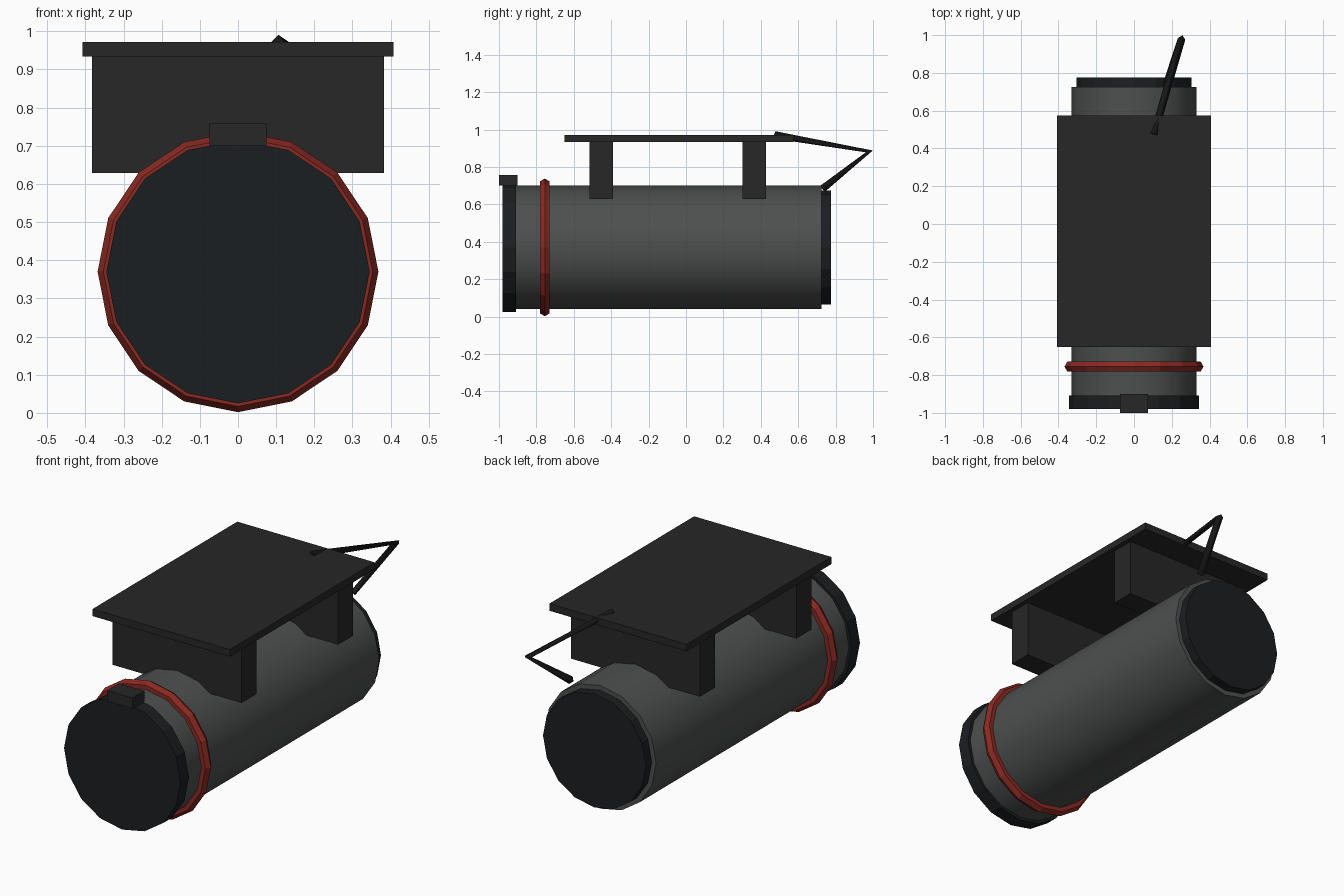
import bpy
from math import pi, radians

if "Cube" in bpy.data.objects:
    bpy.data.objects.remove(bpy.data.objects["Cube"])

AXIS_Z = 0.37   # height of the barrel axis
SIDES = 16


def material(name, rgb):
    m = bpy.data.materials.new(name)
    m.diffuse_color = (*rgb, 1)
    m.use_nodes = True
    m.node_tree.nodes["Principled BSDF"].inputs["Base Color"].default_value = m.diffuse_color
    return m


shell_grey = material("shell_grey", (0.075, 0.08, 0.078))
cap_black = material("cap_black", (0.011, 0.013, 0.015))
mount_grey = material("mount_grey", (0.02, 0.02, 0.02))
cable_black = material("cable_black", (0.008, 0.008, 0.008))
band_red = material("band_red", (0.25, 0.022, 0.016))


def finish(name, mat):
    ob = bpy.context.object
    ob.name = name
    ob.data.materials.append(mat)
    return ob


def drum(name, radius, y0, y1, mat):
    bpy.ops.mesh.primitive_cylinder_add(
        vertices=SIDES, radius=radius, depth=y1 - y0,
        location=(0, (y0 + y1) / 2, AXIS_Z), rotation=(pi / 2, 0, 0))
    return finish(name, mat)


def box(name, half_x, y0, y1, z0, z1, mat):
    bpy.ops.mesh.primitive_cube_add(
        size=1, location=(0, (y0 + y1) / 2, (z0 + z1) / 2))
    bpy.context.object.scale = (2 * half_x, y1 - y0, z1 - z0)
    bpy.ops.object.transform_apply(location=False, rotation=False, scale=True)
    return finish(name, mat)


# Barrel and end caps
drum("barrel", 0.33, -0.91, 0.725, shell_grey)
bpy.ops.object.shade_smooth_by_angle(angle=radians(40))
drum("front_cap", 0.345, -0.98, -0.908, cap_black)
drum("rear_cap", 0.305, 0.72, 0.775, cap_black)

# Red band around the front
bpy.ops.mesh.primitive_torus_add(
    major_segments=SIDES, minor_segments=6, major_radius=0.338,
    minor_radius=0.03, location=(0, -0.755, AXIS_Z), rotation=(pi / 2, 0, 0))
finish("red_band", band_red)

# Latch on the front cap
box("cap_latch", 0.075, -1.0, -0.9, 0.70, 0.758, mount_grey)

# Mounting plate on two cross brackets
box("mounting_plate", 0.407, -0.65, 0.575, 0.934, 0.972, mount_grey)
for label, y in (("front", -0.452), ("rear", 0.365)):
    box(label + "_bracket", 0.382, y - 0.063, y + 0.063, 0.628, 0.94, mount_grey)

# Bent cable from the plate to the rear of the barrel
curve = bpy.data.curves.new("cable", "CURVE")
curve.dimensions = "3D"
curve.bevel_depth = 0.02
curve.bevel_resolution = 0
curve.use_fill_caps = True
path = curve.splines.new("POLY")
points = [(0.105, 0.475, 0.971), (0.252, 0.98, 0.883), (0.17, 0.732, 0.685)]
path.points.add(len(points) - 1)
for p, co in zip(path.points, points):
    p.co = (*co, 1)
cable = bpy.data.objects.new("cable", curve)
bpy.context.collection.objects.link(cable)
curve.materials.append(cable_black)
